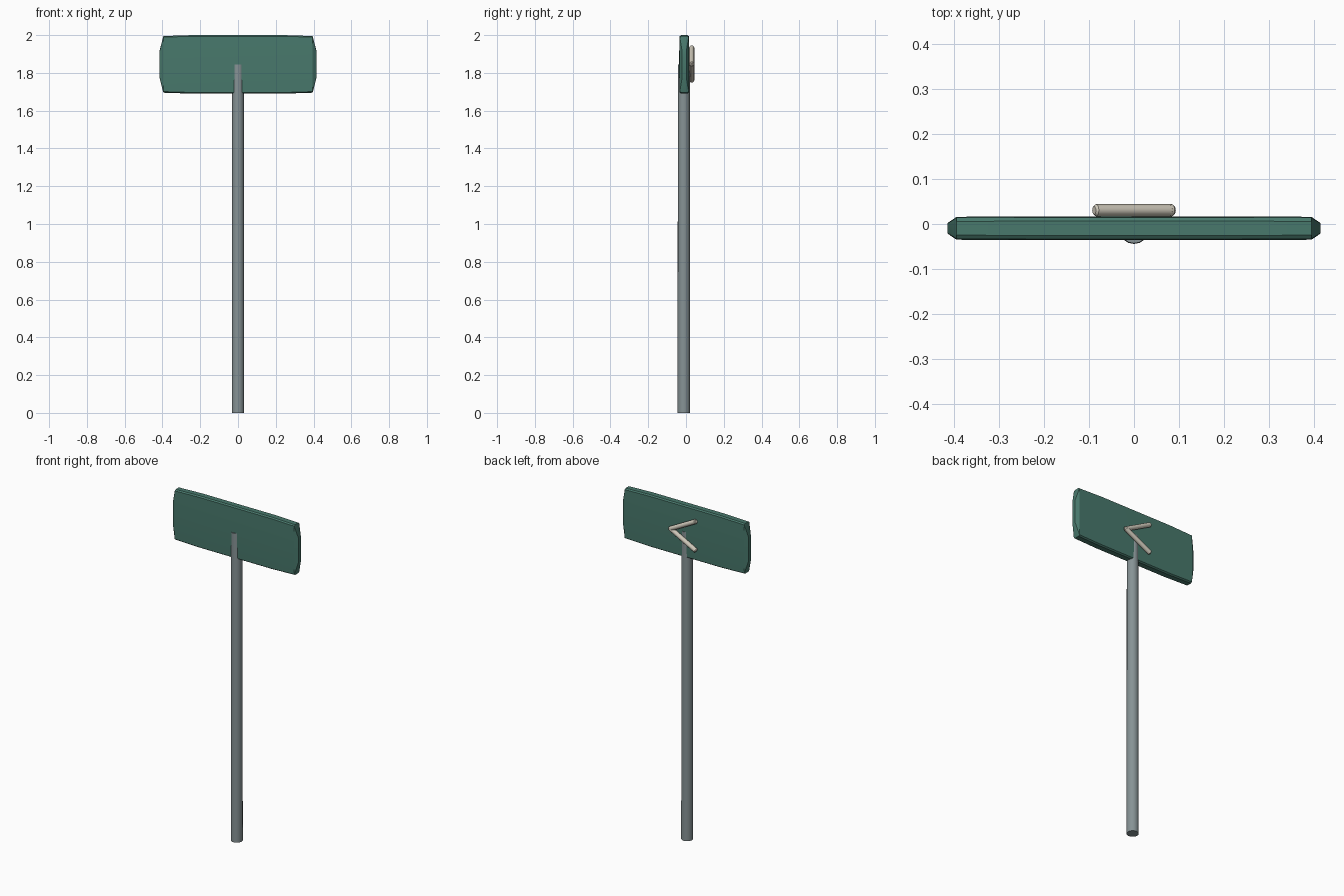
import bpy, bmesh, math
from mathutils import Matrix, Vector

if "Cube" in bpy.data.objects:
    bpy.data.objects.remove(bpy.data.objects["Cube"])


def finish(name, bm, color, angle=35):
    bmesh.ops.recalc_face_normals(bm, faces=bm.faces)
    me = bpy.data.meshes.new(name)
    bm.to_mesh(me)
    bm.free()
    ob = bpy.data.objects.new(name, me)
    bpy.context.collection.objects.link(ob)
    mat = bpy.data.materials.get(color[0]) or bpy.data.materials.new(color[0])
    mat.diffuse_color = color[1]
    mat.use_nodes = True
    mat.node_tree.nodes["Principled BSDF"].inputs["Base Color"].default_value = mat.diffuse_color
    me.materials.append(mat)
    bpy.ops.object.select_all(action='DESELECT')
    ob.select_set(True)
    bpy.context.view_layer.objects.active = ob
    bpy.ops.object.shade_smooth_by_angle(angle=math.radians(angle))
    return ob


def loft(bm, rings):
    loops = [[bm.verts.new(p) for p in r] for r in rings]
    n = len(loops[0])
    for a, b in zip(loops, loops[1:]):
        for i in range(n):
            bm.faces.new((a[i], a[(i + 1) % n], b[(i + 1) % n], b[i]))
    bm.faces.new(loops[0])
    bm.faces.new(loops[-1])


def circle(r, z, n):
    return [Vector((r * math.sin(math.tau * i / n), r * math.cos(math.tau * i / n), z))
            for i in range(n)]


GREEN = ("sign_green", (0.065, 0.19, 0.15, 1))
STEEL = ("pole_steel", (0.24, 0.29, 0.30, 1))
CREAM = ("arrow_cream", (0.62, 0.58, 0.49, 1))

# Round pole, slightly tapered, its top showing through both sides of the board
bm = bmesh.new()
off = Vector((0, -0.0115, 0))
loft(bm, [[p + off for p in circle(r, z, 16)]
          for r, z in ((0.033, 0), (0.0315, 1.845))])
finish("pole", bm, STEEL)

# Board: bevelled cross-sections along x, shrinking to a chamfered cap at each end
bm = bmesh.new()
rings = []
for x, h, t in ((-.415, .073, .012), (-.395, .15, .0255), (-.24, .155, .0265),
                (.24, .155, .0265), (.395, .15, .0255), (.415, .073, .012)):
    half = [(.6 * t, h), (.92 * t, .96 * h), (t, .4 * h),
            (t, -.4 * h), (.92 * t, -.96 * h), (.6 * t, -h)]
    section = half + [(-y, -z) for y, z in half]
    rings.append([(x, y - .0095, z + 1.845) for y, z in section])
loft(bm, rings)
finish("sign_board", bm, GREEN, 20)

# Chevron on the back: two rounded bars meeting in a point towards +x
tip = Vector((0.08, 0.0305, 1.847))
for name, s in (("upper_arrow_bar", 1), ("lower_arrow_bar", -1)):
    end = Vector((-0.08, 0.0305, 1.847 + s * 0.084))
    d = end - tip
    length = d.length + 0.02
    m = Matrix.Translation((tip + end) / 2) @ d.to_track_quat('Z', 'Y').to_matrix().to_4x4()
    bm = bmesh.new()
    loft(bm, [[m @ p for p in circle(r, z, 12)] for r, z in
              ((.009, -length / 2), (.0135, -length / 2 + .005),
               (.0135, length / 2 - .005), (.009, length / 2))])
    finish(name, bm, CREAM)
